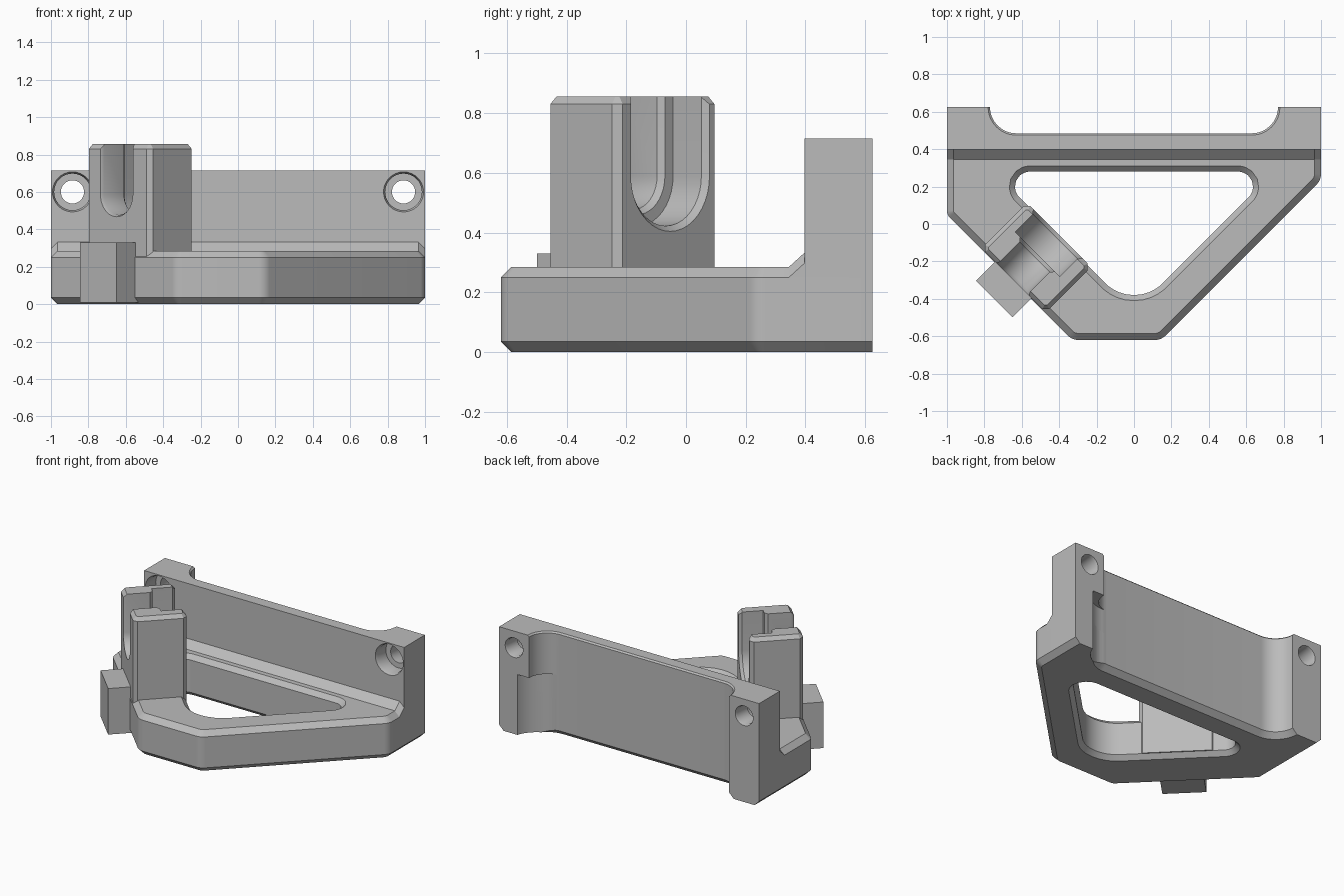
import bpy, bmesh, math
from mathutils import Vector

cube = bpy.data.objects.get("Cube")
if cube:
    bpy.data.objects.remove(cube, do_unlink=True)

grey = bpy.data.materials.new("grey_plastic")
grey.use_nodes = True
grey.diffuse_color = (0.5, 0.5, 0.5, 1)
grey.node_tree.nodes["Principled BSDF"].inputs["Base Color"].default_value = (0.5, 0.5, 0.5, 1)


def outline(corners, radii, insets=0.0, seg=10):
    """Counter-clockwise polygon, each edge moved inward, each corner rounded."""
    n = len(corners)
    pts = [Vector(c) for c in corners]
    if not isinstance(insets, (list, tuple)):
        insets = [insets] * n
    moved, turns = [], []
    for i in range(n):
        e1 = (pts[i] - pts[i - 1]).normalized()
        e2 = (pts[(i + 1) % n] - pts[i]).normalized()
        n1, n2 = Vector((-e1.y, e1.x)), Vector((-e2.y, e2.x))
        c1, c2 = n1.dot(pts[i]) + insets[i - 1], n2.dot(pts[i]) + insets[i]
        det = n1.x * n2.y - n1.y * n2.x
        moved.append(Vector(((c1 * n2.y - c2 * n1.y) / det, (n1.x * c2 - n2.x * c1) / det)))
        turns.append(1 if det > 0 else -1)
    result = []
    for i in range(n):
        p = moved[i]
        if radii[i] == 0:
            result.append(p)
            continue
        r = max(radii[i] - turns[i] * insets[i], 0.01)
        a = (moved[i - 1] - p).normalized()
        b = (moved[(i + 1) % n] - p).normalized()
        half = a.angle(b) / 2
        centre = p + (a + b).normalized() * r / math.sin(half)
        t = r / math.tan(half)
        s, e = p + a * t - centre, p + b * t - centre
        if seg == 1:
            result += [centre + s, centre + e]
        else:
            for k in range(seg + 1):
                f = k / seg
                result.append(centre + (s * (1 - f) + e * f).normalized() * r)
    return result


# Mappings from (profile a, profile b, height along loft) to space
def upright(a, b, h):
    return Vector((a, b, h))


def along_x(a, b, h):
    return Vector((h, a, b))


def along_y(a, b, h):
    return Vector((a, h, b))


def diagonal_up(u, v, h):
    return Vector((u + v, u - v, 0)) / math.sqrt(2) + Vector((0, 0, h))


def diagonal_through(v, z, u):
    return diagonal_up(u, v, z)


def loft(name, sections, place=upright):
    """Skin a closed solid through (profile, height) sections."""
    bm = bmesh.new()
    rings = [[bm.verts.new(place(p[0], p[1], h)) for p in prof] for prof, h in sections]
    for r0, r1 in zip(rings, rings[1:]):
        for i in range(len(r0)):
            j = (i + 1) % len(r0)
            bm.faces.new((r0[i], r0[j], r1[j], r1[i]))
    bm.faces.new(rings[0])
    bm.faces.new(rings[-1])
    bmesh.ops.recalc_face_normals(bm, faces=bm.faces)
    mesh = bpy.data.meshes.new(name)
    bm.to_mesh(mesh)
    bm.free()
    mesh.materials.append(grey)
    obj = bpy.data.objects.new(name, mesh)
    bpy.context.collection.objects.link(obj)
    return obj


def activate(obj):
    bpy.ops.object.select_all(action='DESELECT')
    obj.select_set(True)
    bpy.context.view_layer.objects.active = obj


def cut(obj, cutter):
    mod = obj.modifiers.new("cut", 'BOOLEAN')
    mod.operation = 'DIFFERENCE'
    mod.solver = 'EXACT'
    mod.object = cutter
    cutter.hide_render = True
    activate(obj)
    bpy.ops.object.modifier_apply(modifier=mod.name)


def circle(x, z, r, count=32):
    return [(x + r * math.cos(math.tau * k / count), z + r * math.sin(math.tau * k / count))
            for k in range(count)]


def u_shape(r, v=-0.25, z=0.59, seg=20):
    arc = [(v + r * math.cos(math.pi * (1 + k / seg)), z + r * math.sin(math.pi * (1 + k / seg)))
           for k in range(seg + 1)]
    return arc + [(v + r, 1.1), (v - r, 1.1)]


cutters = []

# Base plate: chamfered outline, plain at the two rear pads
recess = [(1, 0.625), (0.77, 0.625), (0.77, 0.485), (-0.77, 0.485), (-0.77, 0.625), (-1, 0.625)]
recess_radii = [0, 0, 0.14, 0.14, 0, 0]
base_pts = [(-1, 0.05), (-0.33, -0.62), (0.145, -0.62), (1, 0.235)] + recess
base_radii = [0.05, 0.08, 0.08, 0.08] + recess_radii
c = 0.035
base_insets = [c, c, c, c, 0, c, c, c, 0, c]
full = outline(base_pts, base_radii)
chamfered = outline(base_pts, base_radii, base_insets)
base = loft("base_plate", [(chamfered, 0), (full, c), (full, 0.25), (chamfered, 0.285)])

# Rounded triangular opening, flared at both ends
tri, tri_r = [(-0.75, 0.28), (0, -0.47), (0.75, 0.28)], [0.08, 0.217, 0.08]
opening = loft("opening_cutter", [(outline(tri, tri_r, -d), z) for d, z in
                                  ((0.04, -0.01), (0, 0.03), (0, 0.255), (0.04, 0.295))])
cut(base, opening)
cutters.append(opening)

# Rear wall with thicker pads at the ends
wall_pts = [(-1, 0.397), (1, 0.397)] + recess
wall_radii = [0, 0] + recess_radii
t = 0.01
wall_full = outline(wall_pts, wall_radii)
wall_top = outline(wall_pts, wall_radii, [0, 0, 0, t, t, t, 0, 0])
wall = loft("rear_wall", [(wall_full, 0.25), (wall_full, 0.705), (wall_top, 0.715)])

# Counterbored screw holes through the pads
for side in (-1, 1):
    steps = [(0.114, 0.38), (0.098, 0.42), (0.098, 0.5), (0.062, 0.501),
             (0.062, 0.61), (0.075, 0.64)]
    bore = loft("screw_cutter", [(circle(side * 0.885, 0.6, r), y) for r, y in steps], along_y)
    cut(wall, bore)
    cutters.append(bore)

# Wider recess low on the left pad
notch = outline([(0.5, 0.7), (0.5, 0.486), (0.87, 0.486), (0.87, 0.7)], [0, 0, 0.2, 0])
relief = loft("relief_cutter", [(notch, -0.1), (notch, 0.42)])
for part in (base, wall):
    cut(part, relief)
cutters.append(relief)

# Sloped fillet where the wall meets the base
edge = [(0.345, 0.25), (0.4, 0.3), (0.4, 0.2), (0.345, 0.2)]
crest = [(0.345, 0.285), (0.4, 0.335), (0.4, 0.2), (0.345, 0.2)]
fillet = loft("wall_fillet", [(edge, -1), (crest, -0.965), (crest, 0.965), (edge, 1)], along_x)

# Diagonal holder block with a stepped U channel
rect = [(-0.668, -0.485), (-0.325, -0.485), (-0.325, 0), (-0.668, 0)]
bev = [0.025] * 4
body = outline(rect, bev, 0, 1)
holder = loft("holder_block", [(body, 0.03), (body, 0.83),
                               (outline(rect, bev, 0.022, 1), 0.855)], diagonal_up)
channel = loft("channel_cutter", [(u_shape(r), u) for r, u in (
    (0.135, -0.69), (0.113, -0.65), (0.113, -0.5), (0.13, -0.48),
    (0.168, -0.479), (0.168, -0.345), (0.2, -0.31))], diagonal_through)
cut(holder, channel)
cutters.append(channel)

# Outer tab below the channel
tab_rect = [(-0.812, -0.383), (-0.64, -0.383), (-0.64, -0.107), (-0.812, -0.107)]
tab = loft("outer_tab", [(tab_rect, 0.01), (tab_rect, 0.33)], diagonal_up)

for cutter in cutters:
    bpy.data.objects.remove(cutter, do_unlink=True)

for part in (base, wall, fillet, holder, tab):
    activate(part)
    bpy.ops.object.shade_smooth_by_angle(angle=math.radians(30))
